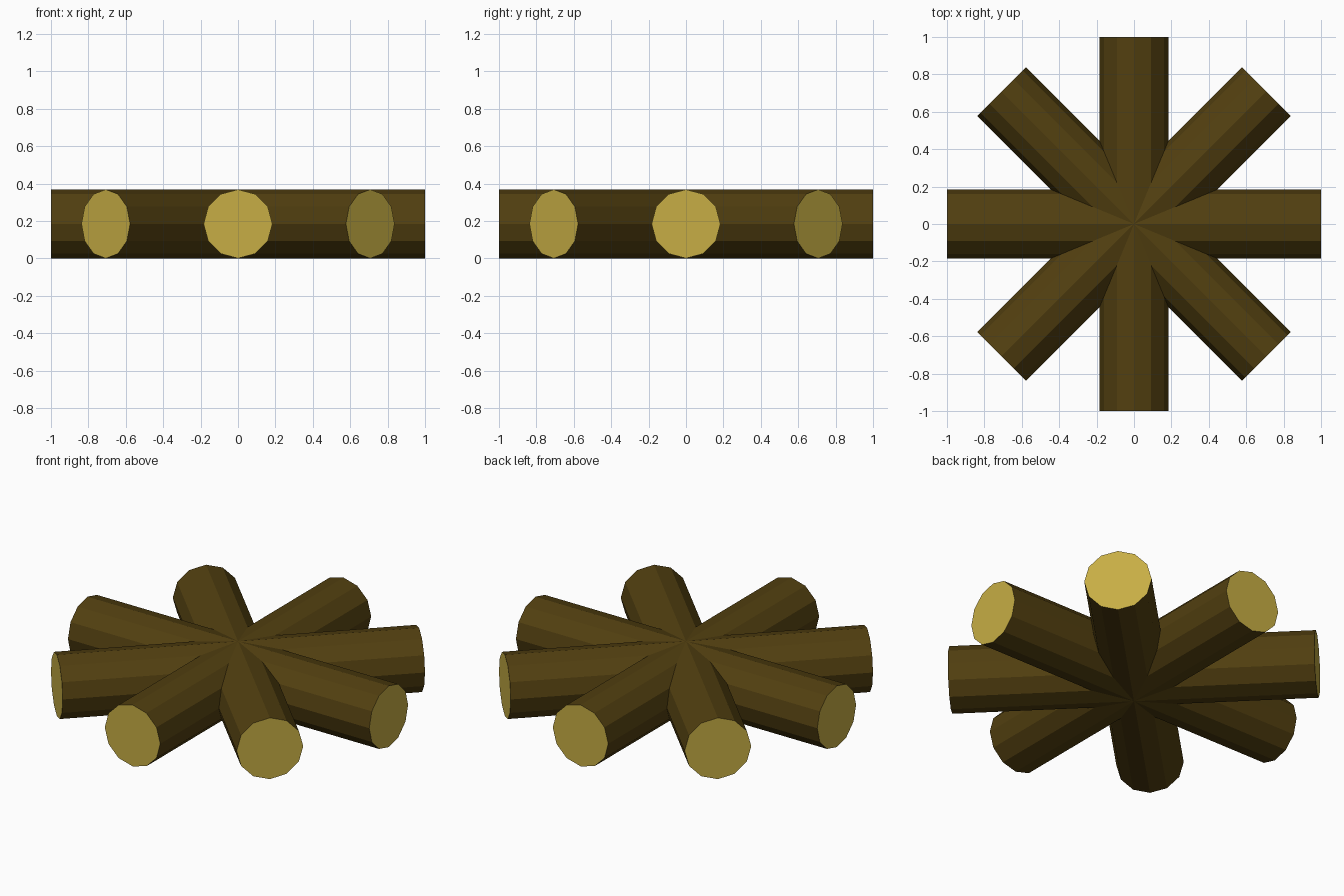
import bpy, bmesh, math
from mathutils import Matrix

if "Cube" in bpy.data.objects:
    bpy.data.objects.remove(bpy.data.objects["Cube"])

RADIUS, LENGTH, SIDES = 0.184, 2.0, 12


def material(name, rgb):
    m = bpy.data.materials.new(name)
    m.diffuse_color = (*rgb, 1.0)
    m.use_nodes = True
    m.node_tree.nodes["Principled BSDF"].inputs["Base Color"].default_value = m.diffuse_color
    return m


bark = material("dark_bark", (0.084, 0.050, 0.005))
cut_wood = material("cut_wood", (0.57, 0.42, 0.058))


def log(name, angle):
    """Lying twelve-sided log through the centre, turned about z."""
    bm = bmesh.new()
    bmesh.ops.create_cone(bm, cap_ends=True, segments=SIDES, radius1=RADIUS,
                          radius2=RADIUS, depth=LENGTH,
                          matrix=Matrix.Rotation(math.pi / 2, 4, 'Y'))
    # sawn ends are the faces looking along the log
    bm.normal_update()
    for f in bm.faces:
        f.material_index = 1 if abs(f.normal.x) > 0.9 else 0
    mesh = bpy.data.meshes.new(name)
    bm.to_mesh(mesh)
    bm.free()
    mesh.materials.append(bark)
    mesh.materials.append(cut_wood)
    obj = bpy.data.objects.new(name, mesh)
    obj.rotation_euler.z = angle
    obj.location.z = RADIUS
    bpy.context.collection.objects.link(obj)


# four crossed logs make the eight-armed star
for i in range(4):
    log(f"log_{i + 1}", i * math.pi / 4)
